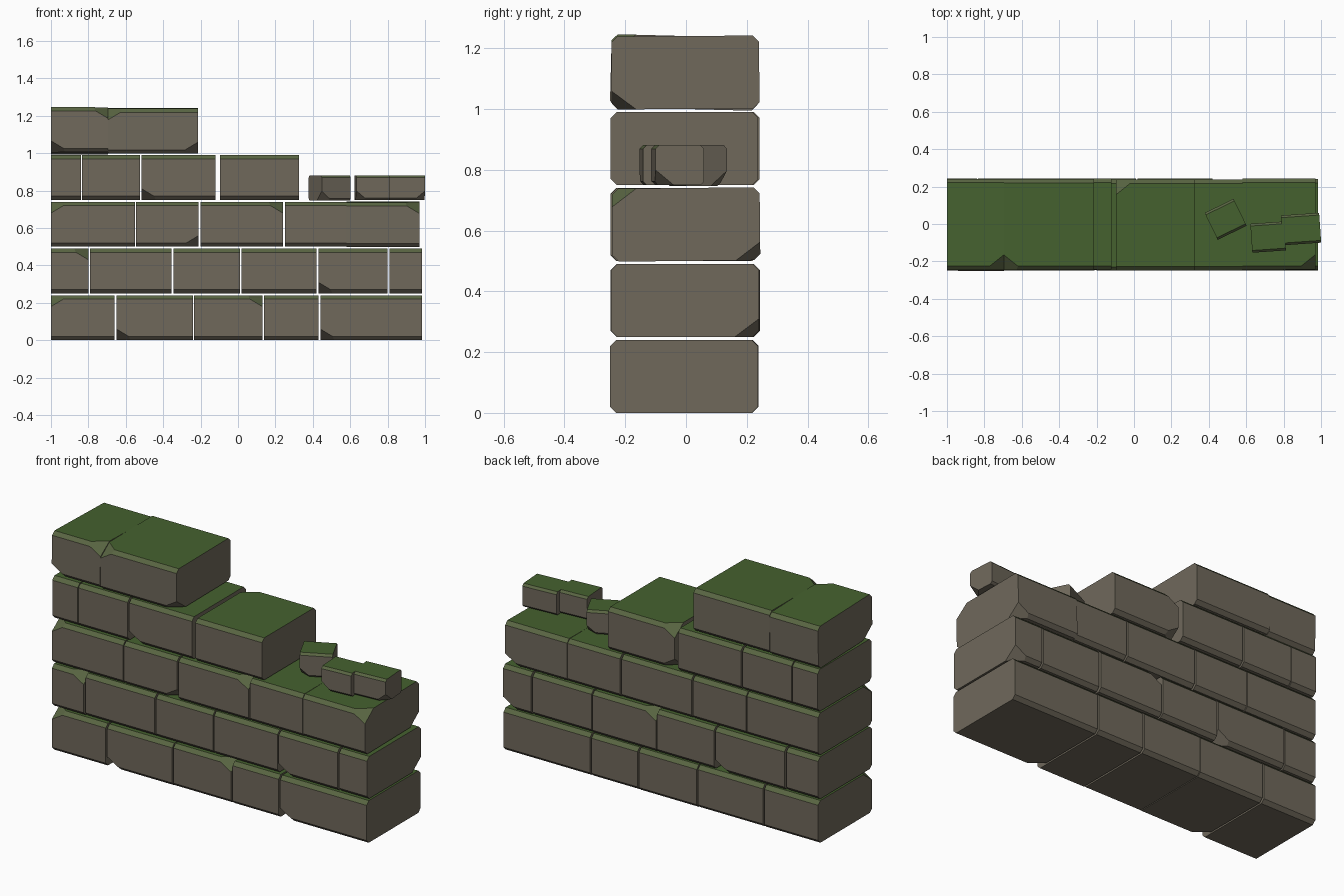
import bpy, bmesh, random
from math import radians
from mathutils import Vector, Matrix

if "Cube" in bpy.data.objects:
    bpy.data.objects.remove(bpy.data.objects["Cube"])

random.seed(4)


def material(name, color):
    m = bpy.data.materials.new(name)
    m.diffuse_color = (*color, 1)
    m.use_nodes = True
    m.node_tree.nodes["Principled BSDF"].inputs["Base Color"].default_value = m.diffuse_color
    return m


STONE = material("stone", (0.16, 0.14, 0.105))
MOSS = material("moss", (0.06, 0.12, 0.028))
EDGE = material("mossy_edge", (0.10, 0.13, 0.055))


def block(name, center, size, bevel=0.02, rot=0, tilt=0, chips=(), chip=(0.1, 0.08, 0.06)):
    """Stone with its lengthwise edges chamfered and chosen corners (sx, sy, sz) chipped off."""
    bm = bmesh.new()
    bmesh.ops.create_cube(bm, size=1, matrix=Matrix.Diagonal((*size, 1)))
    long_edges = [e for e in bm.edges
                  if abs(e.verts[0].co.x - e.verts[1].co.x) > 1e-4]
    bmesh.ops.bevel(bm, geom=long_edges, offset=bevel, segments=1, affect='EDGES')
    for s in chips:
        corner = Vector([s[i] * size[i] / 2 for i in range(3)])
        normal = Vector([s[i] / chip[i] for i in range(3)])
        point = corner - Vector((s[0] * chip[0], 0, 0))
        cut = bmesh.ops.bisect_plane(bm, geom=bm.verts[:] + bm.edges[:] + bm.faces[:],
                                     plane_co=point, plane_no=normal, clear_outer=True)
        rim = [g for g in cut['geom_cut'] if isinstance(g, bmesh.types.BMEdge)]
        bmesh.ops.contextual_create(bm, geom=rim)
    bmesh.ops.recalc_face_normals(bm, faces=bm.faces[:])
    # Moss grows on the upward faces
    for f in bm.faces:
        f.material_index = 1 if f.normal.z > 0.9 else 2 if f.normal.z > 0.4 else 0
    me = bpy.data.meshes.new(name)
    bm.to_mesh(me)
    bm.free()
    for m in (STONE, MOSS, EDGE):
        me.materials.append(m)
    ob = bpy.data.objects.new(name, me)
    ob.location = center
    ob.rotation_euler = (radians(tilt), 0, radians(rot))
    bpy.context.collection.objects.link(ob)
    return ob


# Courses: (x start, x end) of every stone, bottom to top
courses = [
    [(-1, -.66), (-.65, -.24), (-.235, .13), (.14, .43), (.44, .985)],
    [(-1, -.80), (-.79, -.355), (-.345, .012), (.02, .42), (.43, .80), (.81, .985)],
    [(-1, -.55), (-.545, -.21), (-.20, .24), (.25, .58), (.58, .97)],
    [(-1, -.84), (-.835, -.525), (-.515, -.12), (-.095, .325)],
    [(-1, -.695), (-.695, -.215)],
]
# Broken corners, keyed by (course, stone)
chips = {
    (0, 0): [(-1, -1, 1)], (0, 1): [(-1, -1, -1)], (0, 2): [(1, -1, 1)], (0, 4): [(-1, -1, -1)],
    (1, 0): [(1, -1, 1)], (1, 1): [(1, 1, -1)], (1, 3): [(-1, 1, 1)], (1, 4): [(-1, -1, -1)],
    (1, 5): [(1, 1, -1)],
    (2, 0): [(-1, -1, 1)], (2, 1): [(1, -1, -1)], (2, 2): [(1, -1, 1)],
    (2, 4): [(1, -1, 1), (1, 1, -1)],
    (3, 2): [(-1, -1, -1)], (3, 3): [(-1, 1, 1), (-1, 1, -1)],
    (4, 0): [(-1, -1, -1), (1, -1, 1)], (4, 1): [(-1, -1, 1), (1, -1, -1)],
}
tilts = {(4, 0): -1.5, (4, 1): 0.4, (2, 4): 0.6}

for row, stones in enumerate(courses):
    for i, (a, b) in enumerate(stones):
        shift = random.uniform(-0.004, 0.004)
        block(f"wall_stone_{row + 1}_{i + 1}",
              ((a + b) / 2, -0.003 + shift, row * 0.25 + 0.12),
              (b - a, 0.486, 0.24), tilt=tilts.get((row, i), 0),
              chips=chips.get((row, i), ()))

# Loose rubble on the broken end
small = (0.06, 0.06, 0.05)
block("rubble_1", (0.49, 0.025, 0.814), (0.172, 0.16, 0.135), 0.012, rot=26,
      chips=[(1, 1, -1), (-1, -1, -1)], chip=small)
block("rubble_2", (0.717, -0.07, 0.815), (0.18, 0.155, 0.132), 0.012, rot=4,
      chips=[(-1, -1, -1)], chip=small)
block("rubble_3", (0.893, -0.027, 0.815), (0.205, 0.16, 0.132), 0.012, rot=4,
      chips=[(1, -1, -1)], chip=small)
